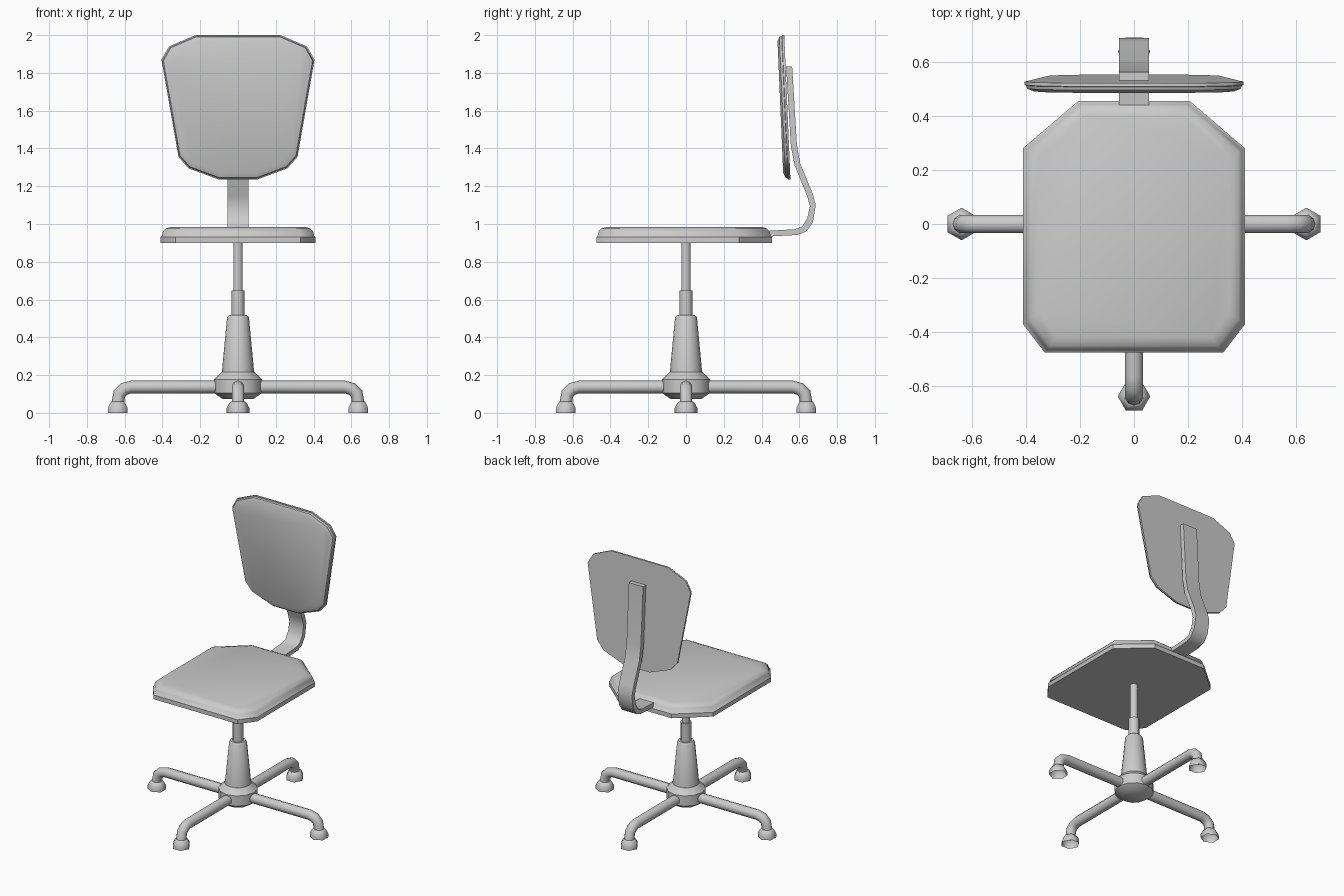
import bpy, bmesh
from math import sin, cos, pi, radians
from mathutils import Matrix, Vector

if "Cube" in bpy.data.objects:
    bpy.data.objects.remove(bpy.data.objects["Cube"])


def loft(name, rings, cap_start=True, cap_end=True, angle=40, turn=0):
    """Skin a list of closed rings of equal length."""
    bm = bmesh.new()
    rows = [[bm.verts.new(p) for p in ring] for ring in rings]
    n = len(rows[0])
    for a, b in zip(rows, rows[1:]):
        for i in range(n):
            j = (i + 1) % n
            bm.faces.new((a[i], a[j], b[j], b[i]))
    if cap_start:
        bm.faces.new(rows[0][::-1])
    if cap_end:
        bm.faces.new(rows[-1])
    bmesh.ops.recalc_face_normals(bm, faces=bm.faces)
    bm.transform(Matrix.Rotation(turn, 4, 'Z'))
    mesh = bpy.data.meshes.new(name)
    bm.to_mesh(mesh)
    bm.free()
    ob = bpy.data.objects.new(name, mesh)
    bpy.context.collection.objects.link(ob)
    bpy.context.view_layer.objects.active = ob
    ob.select_set(True)
    bpy.ops.object.shade_smooth_by_angle(angle=radians(angle))
    ob.select_set(False)
    return ob


def lathe(name, profile, sides, x=0.0, phase=0.0, **kw):
    """Turn (radius, z) points about a vertical axis at x."""
    rings = [[(x + r * cos(2 * pi * i / sides + phase),
               r * sin(2 * pi * i / sides + phase), z) for i in range(sides)]
             for r, z in profile]
    return loft(name, rings, **kw)


def mirrored(half):
    return half + [(-x, v) for x, v in reversed(half)]


# Seat: flat base with a rounded cushion edge
seat_outline = mirrored([(0.205, 0.455), (0.41, 0.28), (0.41, -0.37), (0.33, -0.475)])
seat_layers = [(0, 0.90), (0, 0.93), (0.006, 0.935), (0.012, 0.96),
               (0.025, 0.975), (0.055, 0.985)]
loft("seat", [[(x * (1 - d / 0.41), -0.01 + (y + 0.01) * (1 - d / 0.465), z)
               for x, y in seat_outline] for d, z in seat_layers])

# Backrest: tapered pad leaning slightly forward at the top
back_outline = mirrored([(0.225, 2.0), (0.365, 1.94), (0.405, 1.87),
                         (0.315, 1.355), (0.262, 1.295), (0.10, 1.235)])
back_layers = [(1.0, 0), (1.0, 0.012), (0.985, 0.014), (0.975, 0.026), (0.91, 0.037)]
rings = []
for s, depth in back_layers:
    ring = []
    for x, z in back_outline:
        zz = 1.64 + (z - 1.64) * s
        ring.append((x * s, 0.553 - 0.043 * (zz - 1.235) - depth, zz))
    rings.append(ring)
loft("backrest", rings)

# Bent flat bar joining seat and backrest: (outer y, z, inner y, z)
bar = [(0.42, 0.933, 0.42, 0.963), (0.59, 0.942, 0.575, 0.972),
       (0.637, 0.96, 0.614, 0.986), (0.672, 1.01, 0.642, 1.03),
       (0.687, 1.10, 0.656, 1.095), (0.671, 1.16, 0.641, 1.15),
       (0.605, 1.32, 0.575, 1.31), (0.587, 1.42, 0.555, 1.415),
       (0.562, 1.835, 0.530, 1.835)]
w = 0.056
loft("back_bar", [[(-w, a, b), (w, a, b), (w, c, d), (-w, c, d)] for a, b, c, d in bar])

# Central column and hub
lathe("gas_rod", [(0.025, 0.63), (0.025, 0.905)], 12)
lathe("rod_sleeve", [(0.035, 0.50), (0.035, 0.648)], 12)
lathe("column", [(0.086, 0.21), (0.058, 0.505), (0.048, 0.518)], 16)
lathe("hub", [(0.08, 0.073), (0.127, 0.105), (0.127, 0.178), (0.086, 0.217)], 12)

# Four bent tube legs with open hexagonal feet
leg_path = [(0.0, 0.137, 0), (0.565, 0.137, 0), (0.602, 0.127, 30),
            (0.628, 0.102, 60), (0.637, 0.05, 90)]
foot_profile = [(0.06, 0.0), (0.06, 0.025), (0.05, 0.045), (0.038, 0.06)]
tube_r, tube_n = 0.034, 10
tube = []
for r, z, bend in leg_path:
    a = radians(bend)
    up = Vector((sin(a), 0, cos(a)))
    side = Vector((0, 1, 0))
    tube.append([Vector((r, 0, z)) + tube_r * (up * cos(t) + side * sin(t))
                 for t in (2 * pi * i / tube_n for i in range(tube_n))])
for k, label in enumerate(("right", "back", "left", "front")):
    loft(label + "_leg", tube, turn=k * pi / 2)
    lathe(label + "_foot", foot_profile, 6, x=0.637, phase=pi / 2,
          cap_start=False, angle=62, turn=k * pi / 2)
